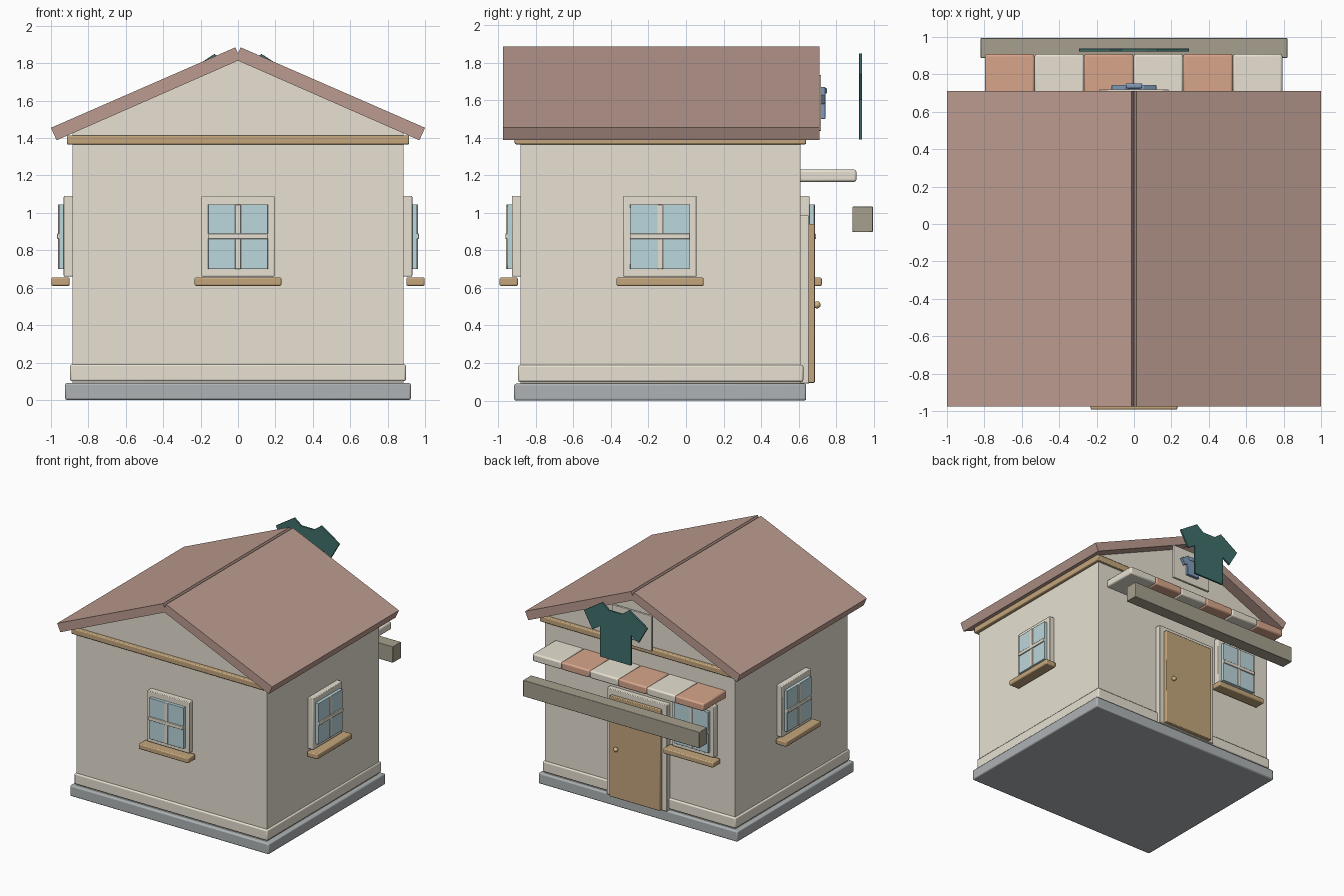
import bpy, bmesh
from math import radians
from mathutils import Matrix, Vector

if "Cube" in bpy.data.objects:
    bpy.data.objects.remove(bpy.data.objects["Cube"])


def material(name, rgb):
    m = bpy.data.materials.new(name)
    m.diffuse_color = (*rgb, 1)
    m.use_nodes = True
    m.node_tree.nodes["Principled BSDF"].inputs["Base Color"].default_value = m.diffuse_color
    return m


CREAM = material("cream", (0.80, 0.75, 0.64))
ROOF = material("roof_clay", (0.50, 0.33, 0.28))
STONE = material("stone", (0.42, 0.45, 0.46))
WOOD = material("wood", (0.55, 0.38, 0.20))
GLASS = material("glass", (0.50, 0.68, 0.72))
TERRA = material("terracotta", (0.68, 0.38, 0.26))
BEAM = material("beam", (0.38, 0.35, 0.27))
TEAL = material("teal", (0.05, 0.16, 0.15))
BLUE = material("blue", (0.22, 0.33, 0.48))
BRASS = material("brass", (0.65, 0.48, 0.22))


def finish(name, bm, mat, bevel=0.0, matrix=None):
    bmesh.ops.recalc_face_normals(bm, faces=bm.faces[:])
    me = bpy.data.meshes.new(name)
    bm.to_mesh(me)
    bm.free()
    ob = bpy.data.objects.new(name, me)
    bpy.context.collection.objects.link(ob)
    me.materials.append(mat)
    if matrix:
        ob.matrix_world = matrix
    if bevel:
        b = ob.modifiers.new("bevel", 'BEVEL')
        b.width = bevel
        b.segments = 2
    return ob


def box(name, x, y, z, mat, bevel=0.004, matrix=None):
    bm = bmesh.new()
    size = Matrix.Diagonal((x[1] - x[0], y[1] - y[0], z[1] - z[0], 1))
    mid = Matrix.Translation((sum(x) / 2, sum(y) / 2, sum(z) / 2))
    bmesh.ops.create_cube(bm, size=1, matrix=mid @ size)
    return finish(name, bm, mat, bevel, matrix)


def prism(name, pts, y0, y1, mat, bevel=0.0):
    """Extrude an x-z outline along y."""
    bm = bmesh.new()
    f = bm.faces.new([bm.verts.new((x, y0, z)) for x, z in pts])
    ext = bmesh.ops.extrude_face_region(bm, geom=[f])
    vs = [v for v in ext["geom"] if isinstance(v, bmesh.types.BMVert)]
    bmesh.ops.translate(bm, verts=vs, vec=Vector((0, y1 - y0, 0)))
    return finish(name, bm, mat, bevel)


# Base, plinth, walls with gables, eave band
box("base_slab", (-.925, .925), (-.915, .64), (0, .09), STONE, .01)
box("plinth", (-.898, .898), (-.895, .625), (.1, .19), CREAM, .01)
prism("walls", [(-.885, .05), (.885, .05), (.885, 1.425), (0, 1.825), (-.885, 1.425)],
      -.88, .61, CREAM)
box("eave_band", (-.915, .915), (-.912, .64), (1.365, 1.415), WOOD, .008)

# Roof slopes
for s, side in ((-1, "left"), (1, "right")):
    prism("roof_" + side,
          [(s * .014, 1.885), (s * 1.0, 1.455), (s * .97, 1.388), (s * -.014, 1.82)],
          -.975, .71, ROOF)


# Windows: built facing -y, then turned to each wall
def window(name, origin, angle):
    m = Matrix.Translation(origin) @ Matrix.Rotation(radians(angle), 4, 'Z')
    box(name + "_frame", (-.195, .195), (-.047, .01), (.66, 1.09), CREAM, .005, m)
    box(name + "_glass", (-.16, .16), (-.073, -.02), (.7, 1.045), GLASS, .002, m)
    box(name + "_mullion", (-.015, .015), (-.078, -.02), (.7, 1.045), CREAM, .004, m)
    box(name + "_crossbar", (-.16, .16), (-.082, -.02), (.86, .89), CREAM, .004, m)
    box(name + "_sill", (-.232, .232), (-.113, -.015), (.61, .655), WOOD, .008, m)


window("front_window", (0, -.88, 0), 0)
window("right_window", (.885, -.138, 0), 90)
window("left_window", (-.885, -.138, 0), -90)
window("back_window", (-.525, .61, 0), 180)

# Door
box("door_frame", (-.28, .28), (.60, .655), (.09, .985), CREAM, .005)
box("door", (-.235, .235), (.64, .686), (.095, .94), WOOD, .005)
bm = bmesh.new()
bmesh.ops.create_uvsphere(bm, u_segments=16, v_segments=10, radius=.019,
                          matrix=Matrix.Translation((.165, .698, .51)))
for f in bm.faces:
    f.smooth = True
finish("door_knob", bm, BRASS)

# Striped awning
w = 1.59 / 6
for i in range(6):
    x0 = -.797 + i * w
    box(f"awning_stripe_{i + 1}", (x0, x0 + w), (.60, .908), (1.165, 1.23),
        CREAM if i % 2 else TERRA, .012)

# Sign beam
box("sign_beam", (-.82, .82), (.887, .995), (.897, 1.033), BEAM, .004)


# Shirt-shaped signs from a mirrored half outline
def shirt(name, half, y0, y1, mat, bevel):
    prism(name, half + [(-x, z) for x, z in reversed(half)], y0, y1, mat, bevel)


HALF = [(.06, 1.80), (.125, 1.85), (.295, 1.74), (.215, 1.60), (.145, 1.645), (.145, 1.39)]
shirt("hanging_shirt", HALF, .922, .938, TEAL, .002)

# Gable plaque with small shirt emblem
box("plaque", (-.185, .185), (.70, .72), (1.435, 1.735), CREAM, .004)
small = [(x * .41, 1.50 + (z - 1.39) * .37) for x, z in HALF]
shirt("plaque_shirt", small, .715, .743, BLUE, .004)
box("plaque_collar", (-.045, .045), (.725, .752), (1.635, 1.665), BLUE, .008)

for ob in list(bpy.context.scene.objects):
    bpy.ops.object.select_all(action='DESELECT')
    ob.select_set(True)
    bpy.context.view_layer.objects.active = ob
    bpy.ops.object.shade_smooth_by_angle(angle=radians(35))
